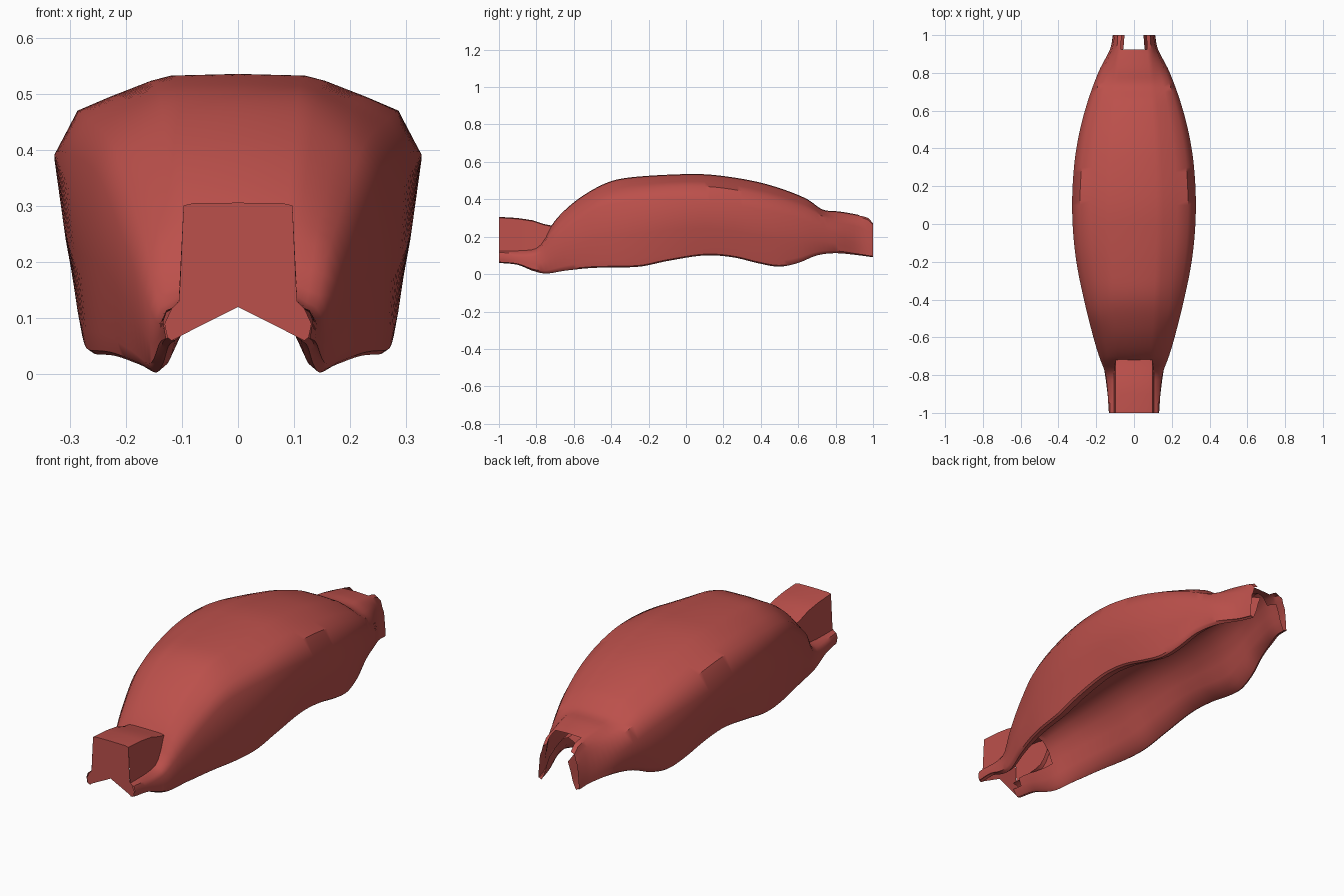
import bpy
import bmesh

if "Cube" in bpy.data.objects:
    bpy.data.objects.remove(bpy.data.objects["Cube"], do_unlink=True)

red = bpy.data.materials.new("matte_red")
red.use_nodes = True
red.diffuse_color = (0.5, 0.08, 0.07, 1)
red.node_tree.nodes["Principled BSDF"].inputs["Base Color"].default_value = red.diffuse_color

# Lengthwise curves as (y, value) pairs
TOP = [(-1, .13), (-.85, .135), (-.79, .15), (-.75, .2), (-.72, .26), (-.65, .34), (-.55, .42),
       (-.42, .49), (-.3, .517), (0, .535), (.15, .53), (.35, .5), (.5, .46), (.65, .4),
       (.73, .345), (.82, .335), (.93, .315), (.98, .3), (1, .275)]
FLAT = [(-1, .1), (-.75, .1), (-.5, .12), (0, .14), (.4, .13), (.75, .1), (.93, .082), (1, .078)]
SHOULDER = [(-1, .115), (-.8, .12), (-.72, .22), (-.6, .32), (-.45, .41), (-.2, .455), (0, .47),
            (.2, .46), (.45, .41), (.65, .345), (.8, .28), (.93, .25), (1, .21)]
CREASE = [(-1, .095), (-.8, .1), (-.72, .17), (-.6, .27), (-.45, .36), (-.2, .395), (0, .395),
          (.2, .375), (.55, .315), (.7, .26), (.85, .19), (.93, .15), (1, .13)]
WIDTH = [(-1, .133), (-.8, .15), (-.7, .185), (-.6, .215), (-.4, .265), (-.2, .305), (0, .325),
         (.2, .325), (.4, .305), (.6, .26), (.8, .19), (.93, .125), (1, .11)]
FOOT = [(-1, .128), (-.75, .162), (-.6, .208), (-.4, .258), (-.2, .28), (0, .287), (.3, .282),
        (.6, .24), (.8, .18), (.93, .125), (1, .112)]
BOTTOM = [(-1, .06), (-.9, .05), (-.82, .018), (-.75, .003), (-.65, .018), (-.5, .033),
          (-.25, .04), (-.1, .07), (.1, .1), (.25, .09), (.4, .055), (.5, .04), (.6, .06),
          (.7, .1), (.8, .112), (.93, .1), (1, .09)]
TUNNEL = [(-1, .2), (-.75, .23), (-.5, .27), (0, .3), (.5, .29), (.93, .295), (1, .26)]


def sample(points, y):
    """Smooth interpolation through the points."""
    def slope(k):
        lo, hi = points[max(k - 1, 0)], points[min(k + 1, len(points) - 1)]
        return (hi[1] - lo[1]) / (hi[0] - lo[0])
    for k in range(len(points) - 1):
        (y0, v0), (y1, v1) = points[k], points[k + 1]
        if y <= y1 + 1e-6:
            break
    h = y1 - y0
    t = (y - y0) / h
    s = 1 - t
    return (v0 * s * s * (1 + 2 * t) + v1 * t * t * (3 - 2 * t)
            + h * t * s * (s * slope(k) - t * slope(k + 1)))


def mix(a, b, t):
    return a + (b - a) * t


def section(y):
    """Half cross-section from the top centre, round the rim, up to the tunnel roof."""
    top, flat, shoulder, crease, width, foot, low, roof = (
        sample(c, y) for c in (TOP, FLAT, SHOULDER, CREASE, WIDTH, FOOT, BOTTOM, TUNNEL))
    b = mix(flat, width, .78)
    edge = top - .006
    outer = [(0, top), (flat * .85, top - .003), (flat * 1.1, mix(edge, shoulder, .1)),
             (mix(flat, b, .6), mix(edge, shoulder, .58)), (b, shoulder),
             (width, crease), (mix(width, foot, .5), mix(crease, low, .5)),
             (foot, mix(low, crease, .12)), (foot - .006, low + .007), (foot - .016, low)]
    inner = [(foot * x, mix(low, roof, t)) for x, t in
             ((.8, .06), (.68, .25), (.58, .5), (.45, .75), (.25, .93), (0, 1))]
    return outer + inner


def mirrored(half, y):
    """Row of points across the model, from the right round to the left."""
    return [(-x, y, z) for x, z in reversed(half[1:])] + [(x, y, z) for x, z in half]


def finish(name, bm):
    bmesh.ops.recalc_face_normals(bm, faces=bm.faces)
    mesh = bpy.data.meshes.new(name)
    bm.to_mesh(mesh)
    bm.free()
    obj = bpy.data.objects.new(name, mesh)
    bpy.context.collection.objects.link(obj)
    mesh.materials.append(red)
    bpy.ops.object.select_all(action="DESELECT")
    obj.select_set(True)
    bpy.context.view_layer.objects.active = obj
    bpy.ops.object.shade_smooth_by_angle(angle=0.7)


def sheet(rows):
    """Open skin through rows of points."""
    bm = bmesh.new()
    grid = [[bm.verts.new(p) for p in row] for row in rows]
    for r0, r1 in zip(grid, grid[1:]):
        for i in range(len(r0) - 1):
            bm.faces.new((r0[i], r0[i + 1], r1[i + 1], r1[i]))
    bmesh.ops.remove_doubles(bm, verts=bm.verts, dist=1e-5)
    return bm


# Shell with its tunnel, cut away under the front box and at the rear notch
STEPS = 80
stations = [-1 + 2 * k / STEPS for k in range(STEPS + 1)]
bm = sheet([mirrored(section(y), y) for y in stations])
cut = []
for face in bm.faces:
    c = face.calc_center_median()
    if (c.y < -.73 and abs(c.x) < .085) or (c.y > .925 and abs(c.x) < .055):
        cut.append(face)
bmesh.ops.delete(bm, geom=cut, context="FACES")
finish("tank_shell", bm)

# Front box: open underneath, running back into the shell
rows = []
for y, z in [(-1, .306), (-.9, .3), (-.82, .288), (-.76, .268), (-.71, .258)]:
    rows.append(mirrored([(0, z), (.08, z - .001), (.097, z - .005), (.106, .124)], y))
finish("front_box", sheet(rows))

# Upright plate closing the front of the box and the tabs
half = [(0, .306), (.08, .305), (.097, .301), (.105, .13), (.118, .118), (.131, .09),
        (.126, .066), (.118, .06), (.08, .08), (0, .12)]
outline = half + [(-x, z) for x, z in reversed(half[1:-1])]
bm = bmesh.new()
bm.faces.new([bm.verts.new((x, -1, z)) for x, z in outline])
finish("front_plate", bm)
